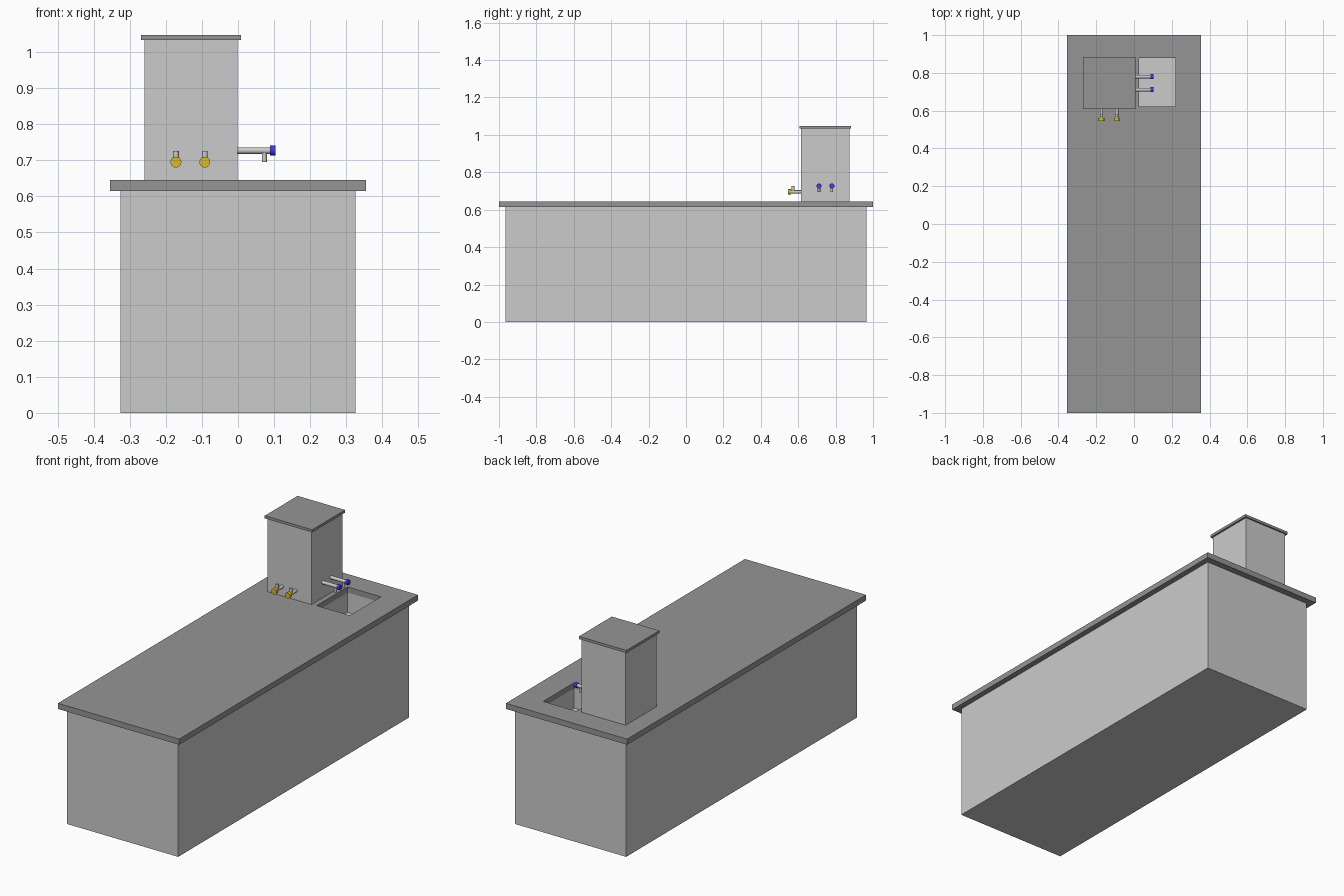
import bpy
from math import pi

if "Cube" in bpy.data.objects:
    bpy.data.objects.remove(bpy.data.objects["Cube"])


def material(name, rgb):
    m = bpy.data.materials.new(name)
    m.diffuse_color = (*rgb, 1)
    m.use_nodes = True
    m.node_tree.nodes["Principled BSDF"].inputs["Base Color"].default_value = m.diffuse_color
    return m


DARK = material("dark_stone", (0.3, 0.3, 0.3))
BLUE = material("blue", (0.06, 0.04, 0.75))
YELLOW = material("yellow", (0.7, 0.5, 0.02))


def box(name, x, y, z, mat=None):
    bpy.ops.mesh.primitive_cube_add(size=1, location=[sum(r) / 2 for r in (x, y, z)])
    o = bpy.context.object
    o.name = name
    o.scale = [r[1] - r[0] for r in (x, y, z)]
    bpy.ops.object.transform_apply(location=False, rotation=False, scale=True)
    if mat:
        o.data.materials.append(mat)
    return o


def rod(name, start, axis, length, radius, mat=None):
    loc = list(start)
    loc[axis] += length / 2
    rot = [(0, pi / 2, 0), (pi / 2, 0, 0), (0, 0, 0)][axis]
    bpy.ops.mesh.primitive_cylinder_add(vertices=20, radius=radius, depth=abs(length),
                                        location=loc, rotation=rot)
    o = bpy.context.object
    o.name = name
    bpy.ops.object.shade_smooth_by_angle()
    if mat:
        o.data.materials.append(mat)


# Bench body and overhanging worktop
body = box("bench_body", (-0.325, 0.325), (-0.965, 0.965), (0, 0.615))
top = box("worktop", (-0.355, 0.355), (-1, 1), (0.615, 0.645), DARK)

# Sink basin cut through the worktop into the body
cutter = box("sink_cutter", (0.026, 0.221), (0.621, 0.88), (0.51, 0.7))
cutter.hide_render = True
cutter.display_type = 'WIRE'
for o in (body, top):
    mod = o.modifiers.new("sink", 'BOOLEAN')
    mod.operation = 'DIFFERENCE'
    mod.solver = 'EXACT'
    mod.object = cutter

# Service tower with its cap
box("tower", (-0.259, -0.001), (0.616, 0.875), (0.645, 1.033))
box("tower_cap", (-0.269, 0.009), (0.608, 0.883), (1.033, 1.047), DARK)

# Water taps over the sink: pipe, downward spout, blue knob
for i, y in enumerate((0.711, 0.78), 1):
    rod(f"water_pipe_{i}", (-0.005, y, 0.727), 0, 0.095, 0.009)
    rod(f"water_spout_{i}", (0.073, y, 0.727), 2, -0.032, 0.007)
    rod(f"water_knob_{i}", (0.088, y, 0.727), 0, 0.016, 0.0135, BLUE)

# Gas taps on the front: pipe, upward nozzle, yellow knob
for i, x in enumerate((-0.172, -0.092), 1):
    rod(f"gas_pipe_{i}", (x, 0.62, 0.695), 1, -0.062, 0.009)
    rod(f"gas_nozzle_{i}", (x, 0.573, 0.695), 2, 0.031, 0.008)
    rod(f"gas_knob_{i}", (x, 0.561, 0.695), 1, -0.015, 0.015, YELLOW)
